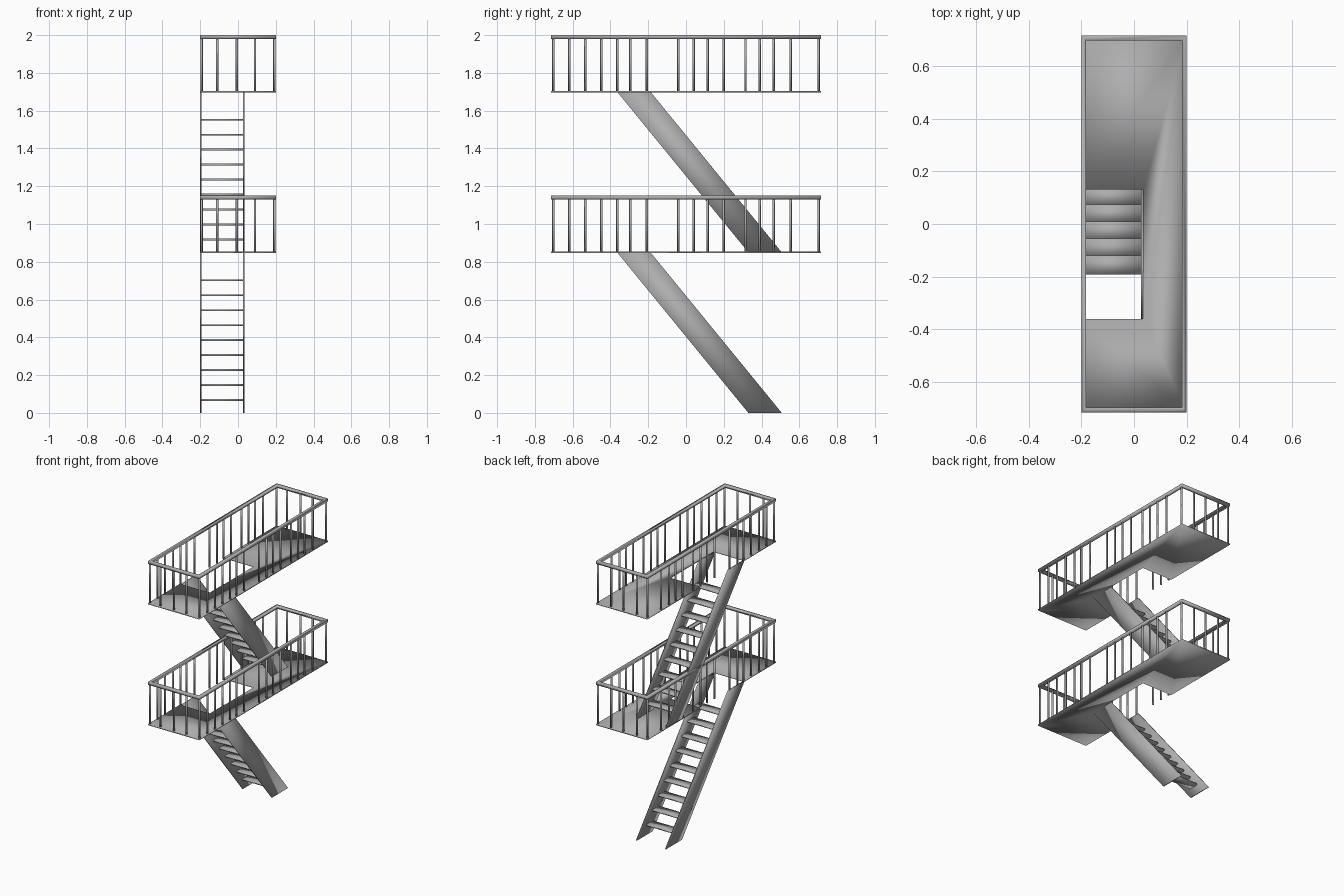
import bpy, bmesh
from mathutils import Matrix, Vector

cube = bpy.data.objects.get("Cube")
if cube:
    bpy.data.objects.remove(cube)

steel = bpy.data.materials.new("grey steel")
steel.use_nodes = True
GREY = (0.42, 0.42, 0.42, 1)
steel.diffuse_color = GREY
steel.node_tree.nodes["Principled BSDF"].inputs["Base Color"].default_value = GREY

HALF_X, HALF_Y = 0.2, 0.715
STOREY = 0.85
THICK = 0.008
FLIGHT_X = (-0.2, 0.035)


def finish(bm, name):
    """Turn a bmesh into a smooth shaded steel object."""
    bmesh.ops.recalc_face_normals(bm, faces=bm.faces)
    for face in bm.faces:
        face.smooth = True
    mesh = bpy.data.meshes.new(name)
    bm.to_mesh(mesh)
    bm.free()
    mesh.materials.append(steel)
    obj = bpy.data.objects.new(name, mesh)
    bpy.context.collection.objects.link(obj)
    return obj


def add_prism(bm, points, offset):
    """Extrude a flat outline along an offset vector."""
    face = bm.faces.new([bm.verts.new(p) for p in points])
    out = bmesh.ops.extrude_face_region(bm, geom=[face], use_keep_orig=True)
    verts = [g for g in out["geom"] if isinstance(g, bmesh.types.BMVert)]
    bmesh.ops.translate(bm, verts=verts, vec=Vector(offset))


def add_box(bm, lo, hi):
    (x0, y0, z0), (x1, y1, z1) = lo, hi
    add_prism(bm, [(x0, y0, z0), (x1, y0, z0), (x1, y1, z0), (x0, y1, z0)], (0, 0, z1 - z0))


def landing(name, z):
    """Thin floor plate, notched where the flight arrives."""
    bm = bmesh.new()
    notch_front, notch_back, notch_x = -0.36, 0.13, FLIGHT_X[1]
    outline = [(-HALF_X, -HALF_Y), (HALF_X, -HALF_Y), (HALF_X, HALF_Y), (-HALF_X, HALF_Y),
               (-HALF_X, notch_back), (notch_x, notch_back),
               (notch_x, notch_front), (-HALF_X, notch_front)]
    add_prism(bm, [(x, y, z - THICK / 2) for x, y in outline], (0, 0, THICK))
    finish(bm, name)


def handrail(name, top):
    """Rectangular ring that runs round the landing."""
    bm = bmesh.new()
    width, height = 0.018, 0.02
    loops = []
    for inset, z in ((0, top - height), (0, top), (width, top), (width, top - height)):
        x, y = HALF_X - inset, HALF_Y - inset
        loops.append([bm.verts.new((sx * x, sy * y, z))
                      for sx, sy in ((-1, -1), (1, -1), (1, 1), (-1, 1))])
    for a, b in zip(loops, loops[1:] + loops[:1]):
        for i in range(4):
            j = (i + 1) % 4
            bm.faces.new((a[i], a[j], b[j], b[i]))
    finish(bm, name)


def balusters(name, bottom, top):
    """Thin round posts along all four sides."""
    bm = bmesh.new()
    edge_x, edge_y = 0.193, 0.702
    side_y = (-0.617, -0.533, -0.448, -0.363, -0.294, -0.207, -0.04, 0.04,
              0.114, 0.199, 0.315, 0.39, 0.464, 0.554)
    end_x = (-edge_x, -0.11, -0.006, 0.09, edge_x)
    spots = [(s * edge_x, y) for s in (-1, 1) for y in side_y]
    spots += [(x, s * edge_y) for s in (-1, 1) for x in end_x]
    for x, y in spots:
        bmesh.ops.create_cone(bm, cap_ends=True, segments=8, radius1=0.0065, radius2=0.0065,
                              depth=top - bottom,
                              matrix=Matrix.Translation((x, y, (top + bottom) / 2)))
    finish(bm, name)


def flight(level, base):
    """Two slanting stringers with open treads between them."""
    left, right = FLIGHT_X
    y_low, y_high, width = 0.33, -0.365, 0.177
    profile = [(y_low, 0), (y_low + width, 0), (y_high + width, STOREY), (y_high, STOREY)]
    for side, x in (("right", left), ("left", right - THICK)):
        bm = bmesh.new()
        add_prism(bm, [(x, y, base + z) for y, z in profile], (THICK, 0, 0))
        finish(bm, f"{level}_{side}_stringer")
    bm = bmesh.new()
    count, first, last, depth = 9, 0.068, 0.702, 0.072
    for i in range(count):
        z = first + (last - first) * i / (count - 1)
        y = y_low + width / 2 + (y_high - y_low) * z / STOREY
        add_box(bm, (left + THICK, y - depth / 2, base + z - 0.005),
                (right - THICK, y + depth / 2, base + z + 0.005))
    finish(bm, f"{level}_treads")


# Two identical storeys, one above the other
for i, level in enumerate(("lower", "upper")):
    base = i * STOREY
    floor = base + STOREY
    rail_top = floor + 0.3
    flight(level, base)
    landing(f"{level}_landing", floor)
    balusters(f"{level}_balusters", floor, rail_top - 0.01)
    handrail(f"{level}_handrail", rail_top)
